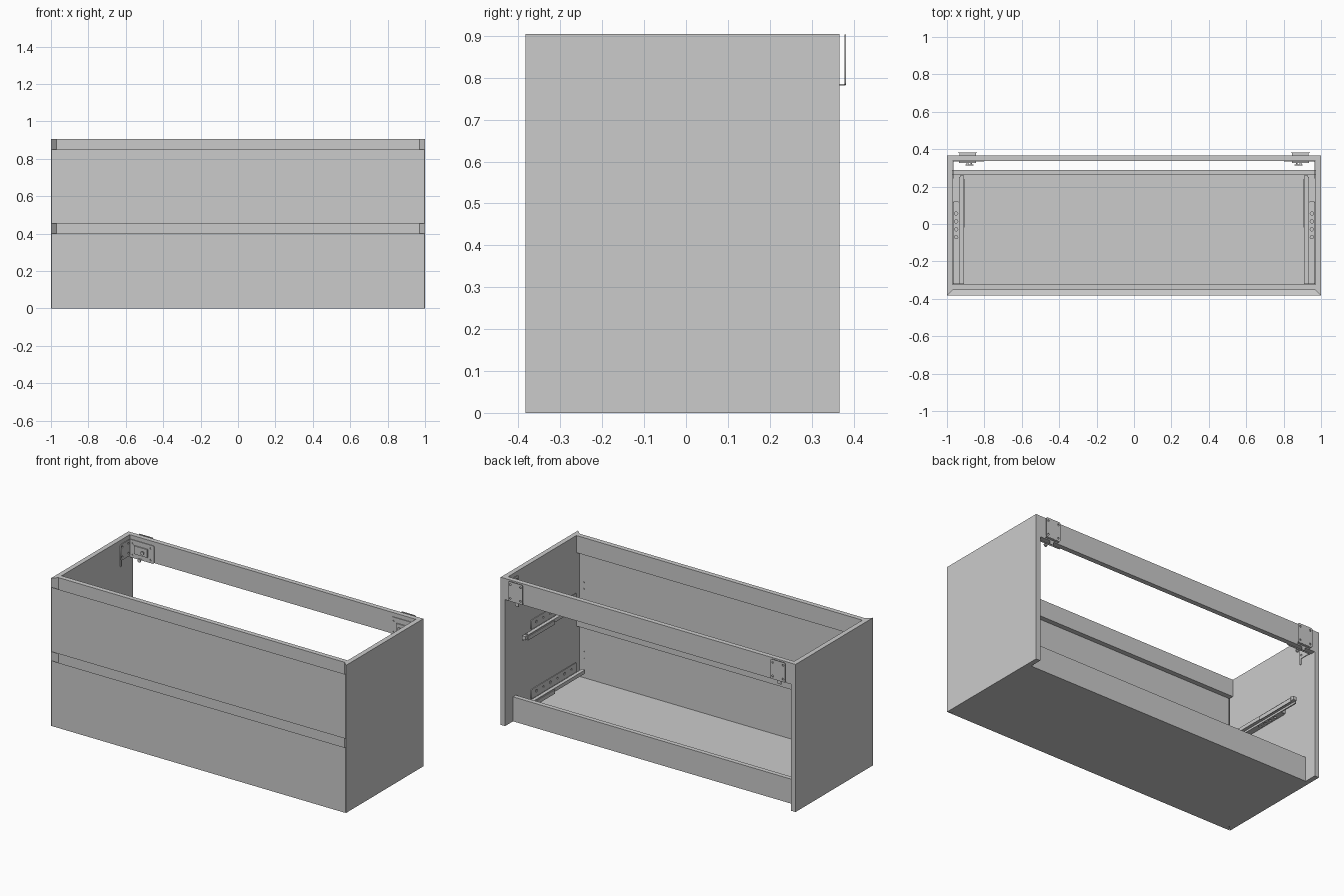
import bpy, bmesh
from math import radians, cos, sin, pi
from mathutils import Matrix

if "Cube" in bpy.data.objects:
    bpy.data.objects.remove(bpy.data.objects["Cube"])


def add_mesh(name, bm):
    bmesh.ops.recalc_face_normals(bm, faces=bm.faces[:])
    me = bpy.data.meshes.new(name)
    bm.to_mesh(me)
    bm.free()
    ob = bpy.data.objects.new(name, me)
    bpy.context.collection.objects.link(ob)
    return ob


def box(name, xs, ys, zs):
    bm = bmesh.new()
    bmesh.ops.create_cube(bm, size=1)
    for v in bm.verts:
        v.co = [(a + b) / 2 + c * (b - a) for (a, b), c in zip((xs, ys, zs), v.co)]
    return add_mesh(name, bm)


def prism(name, pts, depth):
    """Closed profile of 3D points, extruded by a vector."""
    bm = bmesh.new()
    f = bm.faces.new([bm.verts.new(p) for p in pts])
    r = bmesh.ops.extrude_face_region(bm, geom=[f])
    for v in r["geom"]:
        if isinstance(v, bmesh.types.BMVert):
            v.co.x += depth[0]
            v.co.y += depth[1]
            v.co.z += depth[2]
    bmesh.ops.holes_fill(bm, edges=bm.edges[:])
    return add_mesh(name, bm)


def pin(name, loc, r, length, axis, sides=12):
    """Cylinder along x, y or z."""
    bm = bmesh.new()
    rot = {"X": Matrix.Rotation(pi / 2, 4, "Y"), "Y": Matrix.Rotation(pi / 2, 4, "X"), "Z": Matrix()}[axis]
    bmesh.ops.create_cone(bm, cap_ends=True, segments=sides, radius1=r, radius2=r,
                          depth=length, matrix=Matrix.Translation(loc) @ rot)
    ob = add_mesh(name, bm)
    return ob


def plate(name, w, h, holes, thick, loc, rot):
    """Sheet-metal plate with clipped corners and round holes (u, v, radius)."""
    cu = bpy.data.curves.new(name, "CURVE")
    cu.dimensions, cu.fill_mode, cu.extrude = "2D", "BOTH", thick / 2
    c, a, b = 0.006, w / 2, h / 2
    loops = [[(-a + c, -b), (a - c, -b), (a, -b + c), (a, b - c),
              (a - c, b), (-a + c, b), (-a, b - c), (-a, -b + c)]]
    for u, v, r in holes:
        loops.append([(u + r * cos(k * pi / 6), v + r * sin(k * pi / 6)) for k in range(12)])
    for pts in loops:
        s = cu.splines.new("POLY")
        s.points.add(len(pts) - 1)
        for p, q in zip(s.points, pts):
            p.co = (q[0], q[1], 0, 1)
        s.use_cyclic_u = True
    ob = bpy.data.objects.new(name, cu)
    bpy.context.collection.objects.link(ob)
    ob.location, ob.rotation_euler = loc, [radians(d) for d in rot]
    bpy.ops.object.select_all(action="DESELECT")
    ob.select_set(True)
    bpy.context.view_layer.objects.active = ob
    bpy.ops.object.convert(target="MESH")
    return ob


WALL, BACK, FLAT = (90, 0, 90), (90, 0, 0), (0, 0, 0)
T = 0.03
H = 0.905
YF, YB = -0.383, 0.367
XI = 1 - T

# Floor, low back rail, high back rail
box("bottom_panel", (-XI, XI), (YF + T, 0.29), (0, T))
box("lower_back_rail", (-XI, XI), (0.262, 0.29), (T, 0.15))
box("upper_back_rail", (-XI, XI), (YB - T, YB), (0.775, H))

# Recessed rails behind the finger grooves
box("top_front_rail", (-XI, XI), (YF + T, YF + 2 * T), (0.80, H))
box("middle_front_rail", (-XI, XI), (YF + T, YF + 2 * T), (0.35, 0.455))

# Drawer fronts: mitred ends, top edge bevelled towards the back
for name, z0, z1 in (("lower_drawer_front", 0, 0.40), ("upper_drawer_front", 0.455, 0.85)):
    ob = box(name, (-1, 1), (YF, YF + T), (z0, z1))
    for v in ob.data.vertices:
        v.co.x *= 0.998
        if v.co.y > YF + T / 2:
            v.co.x *= XI
            if v.co.z > z0 + 0.1:
                v.co.z -= T

for s, side in ((-1, "left"), (1, "right")):
    # Side panel with mitred front edge
    prism(side + "_side_panel", [(s, YB, 0), (s, YF, 0), (s * XI, YF + T, 0), (s * XI, YB, 0)], (0, 0, H))

    # Drawer runners
    for level, z in (("lower", 0.065), ("upper", 0.49)):
        n = f"{side}_{level}_runner_"
        holes = [(-0.17 + 0.068 * k, 0.004, 0.009 if k % 2 else 0.006) for k in range(6)]
        plate(n + "wall_plate", 0.44, 0.06, holes, 0.004, (s * 0.967, -0.10, z + 0.035), WALL)
        slots = [(0, -0.07 + 0.042 * k, 0.009) for k in range(4)]
        plate(n + "flange", 0.034, 0.44, [(u, v + 0.1, r) for u, v, r in slots], 0.004,
              (s * 0.951, -0.10, z + 0.006), FLAT)
        box(n + "base", sorted((s * 0.928, s * 0.936)), (-0.32, 0.25), (z, z + 0.03))
        box(n + "slide", sorted((s * 0.908, s * 0.930)), (-0.32, 0.26), (z + 0.012, z + 0.034))
        box(n + "inner_strip", sorted((s * 0.903, s * 0.907)), (-0.02, 0.24), (z + 0.004, z + 0.028))
        pin(n + "rear_pin", (s * 0.919, 0.235, z + 0.037), 0.008, 0.008, "Z")
        # Fixing screws on the drawer front
        for dz in (0.085, 0.125):
            pin(n + "front_screw", (s * 0.94, YF + T, z + dz), 0.004, 0.004, "Y")

    # Wall hanging plate with bottom lip and hook
    n = side + "_hanger_"
    x = s * 0.89
    corner = [(a * 0.035, b * 0.042, 0.006) for a in (-1, 1) for b in (-1, 1)]
    plate(n + "wall_plate", 0.10, 0.12, corner, 0.003, (x, 0.3805, 0.843), BACK)
    box(n + "wall_lip", (x - 0.044, x + 0.044), (YB, 0.381), (0.782, 0.785))
    box(n + "hook", (x - 0.012, x + 0.012), (YB - 0.003, YB), (0.755, 0.785))

    # Inside bracket: plate on the back rail, plate on the side panel
    holes = [(a * 0.06, b * 0.035, 0.006) for a in (-1, 1) for b in (-1, 1)]
    plate(n + "back_plate", 0.165, 0.11, holes, 0.004, (s * 0.885, 0.335, 0.825), BACK)
    holes = [(a * 0.03, b * 0.03, 0.006) for a in (-1, 1) for b in (-1, 1)]
    plate(n + "side_plate", 0.09, 0.10, holes, 0.004, (s * 0.967, 0.288, 0.83), WALL)
    box(n + "side_leg", sorted((s * 0.965, s * 0.969)), (0.243, 0.255), (0.745, 0.79))
    box(n + "body", (x - 0.045, x + 0.045), (0.326, 0.334), (0.80, 0.85))
    for dx, z in ((0, 0.775), (0.02, 0.825)):
        pin(n + "screw", (x - s * dx, 0.325, z), 0.005, 0.022, "Y")
        pin(n + "screw_head", (x - s * dx, 0.315, z), 0.011, 0.005, "Y")
